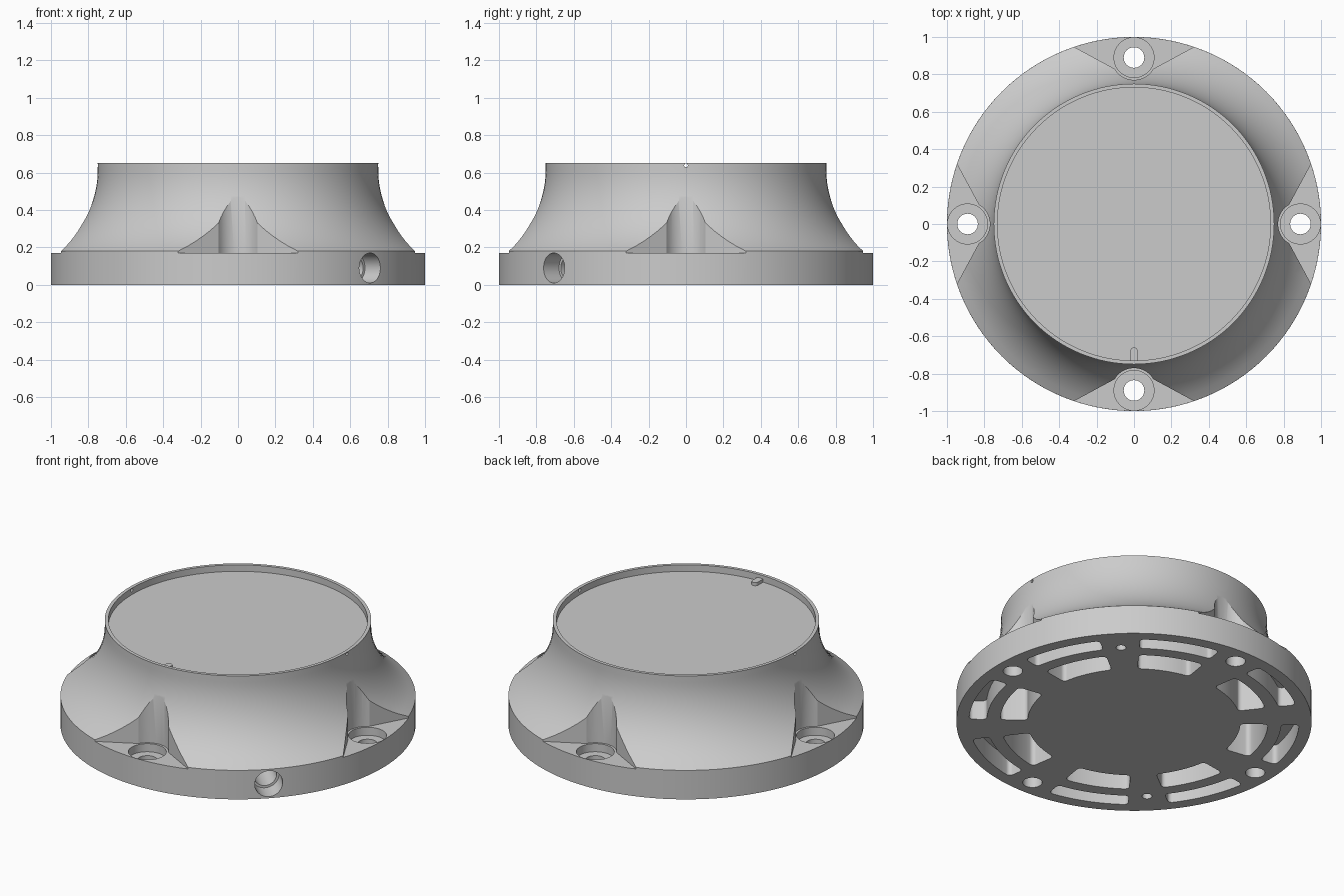
import bpy, bmesh, math
from math import sin, cos, pi, radians, sqrt

if "Cube" in bpy.data.objects:
    bpy.data.objects.remove(bpy.data.objects["Cube"])

col = bpy.context.scene.collection


def to_object(name, bm):
    bmesh.ops.recalc_face_normals(bm, faces=bm.faces)
    me = bpy.data.meshes.new(name)
    bm.to_mesh(me)
    bm.free()
    ob = bpy.data.objects.new(name, me)
    col.objects.link(ob)
    return ob


def revolve(name, profile, n):
    bm = bmesh.new()
    rings = [[bm.verts.new((r * cos(2 * pi * i / n), r * sin(2 * pi * i / n), z))
              for i in range(n)] for r, z in profile]
    for a, b in zip(rings, rings[1:]):
        for i in range(n):
            j = (i + 1) % n
            bm.faces.new((a[i], a[j], b[j], b[i]))
    bm.faces.new(rings[0])
    bm.faces.new(rings[-1])
    return to_object(name, bm)


def prism(bm, outline, z0, z1):
    lo = [bm.verts.new((x, y, z0)) for x, y in outline]
    hi = [bm.verts.new((x, y, z1)) for x, y in outline]
    n = len(outline)
    for i in range(n):
        j = (i + 1) % n
        bm.faces.new((lo[i], lo[j], hi[j], hi[i]))
    bm.faces.new(lo)
    bm.faces.new(hi)


def circle(cx, cy, r, n=40):
    return [(cx + r * cos(2 * pi * i / n), cy + r * sin(2 * pi * i / n)) for i in range(n)]


def turn(pts, a):
    return [(x * cos(a) - y * sin(a), x * sin(a) + y * cos(a)) for x, y in pts]


def arc_slot(r0, r1, a0, a1, c=0.025):
    # rounded rectangle bent around the axis
    rm = (r0 + r1) / 2
    s0, s1 = a0 * rm, a1 * rm
    pts = []
    for cx, cy, start in ((s1 - c, r1 - c, 0), (s0 + c, r1 - c, 90),
                          (s0 + c, r0 + c, 180), (s1 - c, r0 + c, 270)):
        for k in range(6):
            t = radians(start + 18 * k)
            pts.append((cx + c * cos(t), cy + c * sin(t)))
        if start in (0, 180):
            end = s0 + c if start == 0 else s1 - c
            for k in range(1, 10):
                pts.append((cx + (end - cx) * k / 10, pts[-1][1]))
    return [(r * cos(s / rm), r * sin(s / rm)) for s, r in pts]


def bore(bm, angle, r_in, r_out, z, rad, n=40):
    # radial cylinder
    lo, hi = [], []
    for i in range(n):
        t = 2 * pi * i / n
        for ring, x in ((lo, r_in), (hi, r_out)):
            (px, py), = turn([(x, rad * cos(t))], angle)
            ring.append(bm.verts.new((px, py, z + rad * sin(t))))
    for i in range(n):
        j = (i + 1) % n
        bm.faces.new((lo[i], lo[j], hi[j], hi[i]))
    bm.faces.new(lo)
    bm.faces.new(hi)


def cut(ob, name, bm):
    cutter = to_object(name, bm)
    cutter.hide_render = True
    mod = ob.modifiers.new(name, 'BOOLEAN')
    mod.operation = 'DIFFERENCE'
    mod.solver = 'EXACT'
    mod.object = cutter
    dg = bpy.context.evaluated_depsgraph_get()
    dg.update()
    me = bpy.data.meshes.new_from_object(ob.evaluated_get(dg))
    ob.modifiers.clear()
    ob.data = me
    bpy.data.objects.remove(cutter)


# flared body with a shallow recess in the top
R, zc = 0.495, 0.61
flare = []
for k in range(17):
    z = 0.18 + (zc - 0.18) * k / 16
    flare.append((0.75 + R - sqrt(R * R - (zc - z) ** 2), z))
body = revolve("base_body", [(1, 0)] + flare +
               [(0.75, 0.65), (0.73, 0.65), (0.73, 0.61)], 128)

# four wedge pockets
bm = bmesh.new()
wedge = [(0.89 + 0.12 * cos(radians(a)), 0.12 * sin(radians(a))) for a in range(120, 241, 10)]
for side in (-1, 1):
    x = 1.1
    wedge.insert(len(wedge), (x, side * (x - 0.7515) / math.tan(radians(30))))
for q in range(4):
    prism(bm, turn(wedge, q * pi / 2), 0.17, 0.6)
cut(body, "pocket_cutter", bm)

# counterbores
bm = bmesh.new()
for q in range(4):
    prism(bm, turn(circle(0.89, 0, 0.107), q * pi / 2), 0.12, 0.2)
cut(body, "counterbore_cutter", bm)

# screw holes and two small locating holes underneath
bm = bmesh.new()
for q in range(4):
    prism(bm, turn(circle(0.89, 0, 0.055), q * pi / 2), -0.1, 0.15)
for a in (45, 225):
    prism(bm, turn(circle(0.84, 0, 0.028), radians(a)), -0.1, 0.1)
cut(body, "hole_cutter", bm)

# two rings of eight slots in the underside
bm = bmesh.new()
for q in range(4):
    for a0, a1 in ((9, 38), (52, 81)):
        for r0, r1, depth in ((0.83, 0.93, 0.12), (0.60, 0.755, 0.40)):
            prism(bm, turn(arc_slot(r0, r1, radians(a0), radians(a1)), q * pi / 2), -0.1, depth)
cut(body, "slot_cutter", bm)

# stepped cable hole in the side
for r_in, r_out, rad in ((0.88, 1.1, 0.08), (0.62, 0.9, 0.066)):
    bm = bmesh.new()
    bore(bm, radians(-45), r_in, r_out, 0.09, rad)
    cut(body, "cable_hole_cutter", bm)

# pin holes through the rim
bm = bmesh.new()
for a in (0, pi):
    bore(bm, a, 0.71, 0.8, 0.638, 0.01, 16)
cut(body, "rim_hole_cutter", bm)

# alignment tab inside the rim
bm = bmesh.new()
tab_shape = [(0.02, -0.735)] + [(0.02 * cos(pi * k / 10), -0.68 + 0.02 * sin(pi * k / 10))
                                for k in range(11)] + [(-0.02, -0.735)]
prism(bm, tab_shape, 0.60, 0.63)
tab = to_object("alignment_tab", bm)

for ob in (body, tab):
    bpy.context.view_layer.objects.active = ob
    bpy.ops.object.select_all(action='DESELECT')
    ob.select_set(True)
    bpy.ops.object.shade_smooth_by_angle(angle=radians(25))
